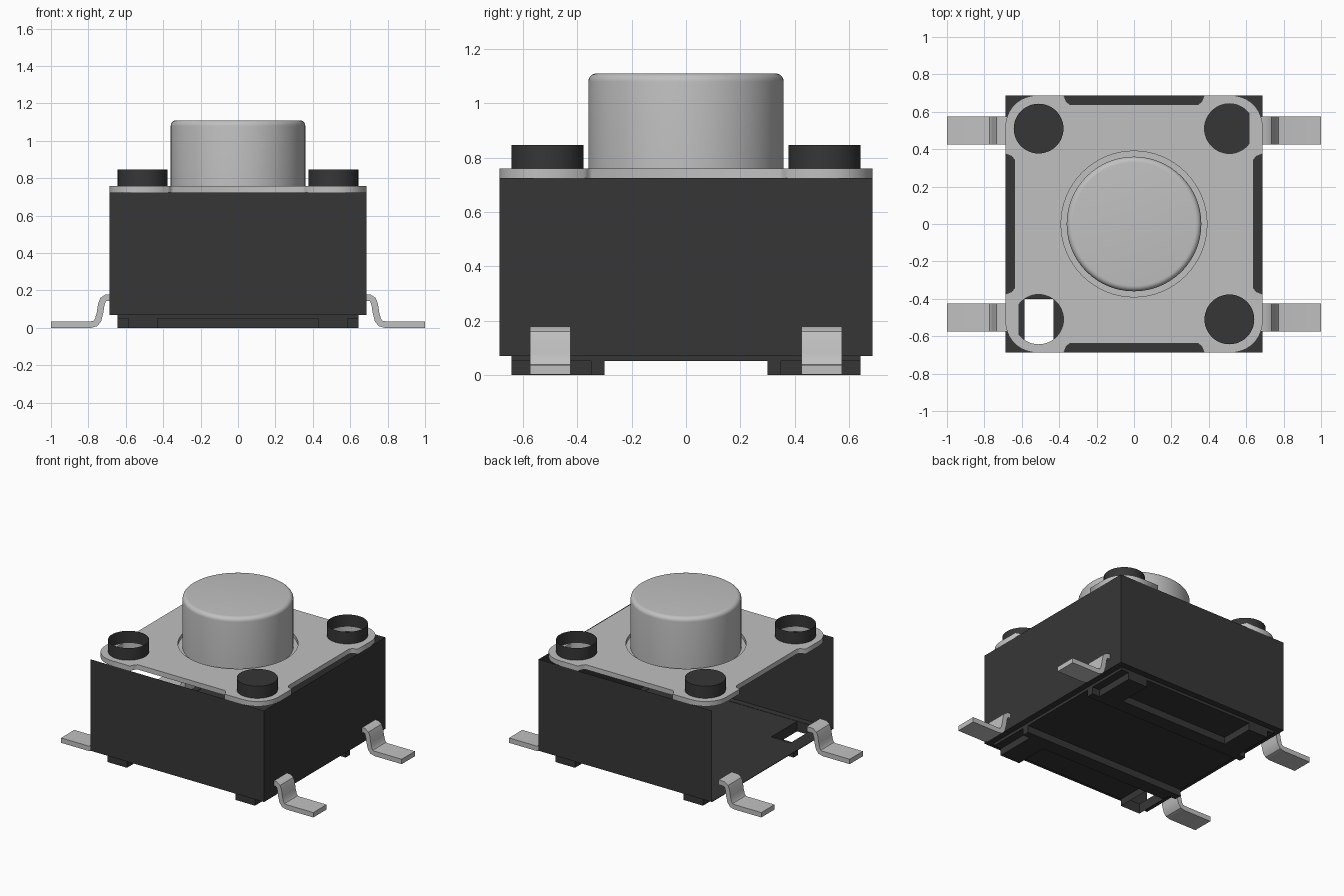
import bpy, bmesh, math
from mathutils import Vector

if "Cube" in bpy.data.objects:
    bpy.data.objects.remove(bpy.data.objects["Cube"], do_unlink=True)


def material(name, value):
    m = bpy.data.materials.new(name)
    m.use_nodes = True
    m.diffuse_color = (value, value, value, 1)
    bsdf = m.node_tree.nodes["Principled BSDF"]
    bsdf.inputs["Base Color"].default_value = (value, value, value, 1)
    return m


silver = material("silver metal", 0.53)
dark = material("dark plastic", 0.037)


def add(name, mesh, mat, smooth=False):
    ob = bpy.data.objects.new(name, mesh)
    bpy.context.collection.objects.link(ob)
    mesh.materials.clear()
    mesh.materials.append(mat)
    if smooth:
        bpy.ops.object.select_all(action='DESELECT')
        ob.select_set(True)
        bpy.context.view_layer.objects.active = ob
        bpy.ops.object.shade_smooth_by_angle(angle=math.radians(35))
    return ob


def from_bmesh(name, bm, mat, smooth=False):
    mesh = bpy.data.meshes.new(name)
    bm.to_mesh(mesh)
    bm.free()
    return add(name, mesh, mat, smooth)


def box(name, x, y, z, mat=dark, hollow=False):
    bm = bmesh.new()
    bmesh.ops.create_cube(bm, size=1)
    for v in bm.verts:
        v.co = Vector([(r[0] + r[1]) / 2 + c * (r[1] - r[0])
                       for r, c in zip((x, y, z), v.co)])
    if hollow:  # keep only the upright sides
        flat = [f for f in bm.faces if abs(f.normal.z) > 0.5]
        bmesh.ops.delete(bm, geom=flat, context='FACES_ONLY')
    return from_bmesh(name, bm, mat)


def span(a, b, s):
    return (a, b) if s > 0 else (-b, -a)


def lathe(name, profile, mat, at=(0, 0), steps=64):
    bm = bmesh.new()
    vs = [bm.verts.new((r, 0, z)) for r, z in profile]
    es = [bm.edges.new(p) for p in zip(vs, vs[1:])]
    bmesh.ops.spin(bm, geom=vs + es, cent=(0, 0, 0), axis=(0, 0, 1),
                   angle=2 * math.pi, steps=steps)
    bmesh.ops.remove_doubles(bm, verts=bm.verts, dist=1e-5)
    bmesh.ops.recalc_face_normals(bm, faces=bm.faces)
    bmesh.ops.translate(bm, verts=bm.verts, vec=(at[0], at[1], 0))
    return from_bmesh(name, bm, mat, True)


def arc(cx, cy, r, a0, a1, n):
    return [(cx + r * math.cos(math.radians(a0 + (a1 - a0) * i / n)),
             cy + r * math.sin(math.radians(a0 + (a1 - a0) * i / n)))
            for i in range(n + 1)]


W = 0.687    # half width of the housing
F = 0.643    # half width of the base
P = 0.51     # peg offset
R = 0.133    # peg radius

# Housing: three thin walls, open at the top and on one side
for name, pts in (("right_wall", ((W, -W), (W, W))),
                  ("back_wall", ((W, W), (-W, W))),
                  ("front_wall", ((-W, -W), (W, -W)))):
    bm = bmesh.new()
    (ax, ay), (bx, by) = pts
    bm.faces.new([bm.verts.new(c) for c in
                  ((ax, ay, .07), (bx, by, .07), (bx, by, .725), (ax, ay, .725))])
    from_bmesh(name, bm, dark)

# Floor panels around the one open foot, and the rim under the walls
box("floor_main", (-.43, F), (-F, F), (.05, .072))
box("floor_side", (-F, -.43), (-.35, F), (.05, .072))
box("floor_edge", (-F, -.585), (-F, -.35), (.05, .072))
for s in (-1, 1):
    box("rim_x", span(F, W, s), (-W, W), (.07, .074))
    box("rim_y", (-F, F), span(F, W, s), (.07, .074))
    # Cross bars beside the centre recess
    box("cross_bar", (-.585, .585), span(.30, .40, s), (0, .05))

# Corner feet, each with a notch for its lead
for sx in (-1, 1):
    for sy in (-1, 1):
        opened = sx < 0 and sy < 0
        box("foot", span(.43, .585, sx), span(.30, F, sy), (0, .07), hollow=opened)
        box("foot_tab", span(.585, F, sx), span(.30, .35, sy), (0, .07))

# Metal leads: a bent strip with rounded elbows
PATH = [(1.0, .018), (.785, .018), (.762, .024), (.748, .042), (.738, .08),
        (.731, .125), (.722, .150), (.706, .161), (.66, .162)]


def lead(name, sx, sy, t=.0175):
    bm = bmesh.new()
    rings = []
    for i, p in enumerate(PATH):
        a, b = Vector(PATH[max(i - 1, 0)]), Vector(PATH[min(i + 1, len(PATH) - 1)])
        d = (b - a).normalized()
        n = Vector((-d.y, d.x)) * t
        rings.append([bm.verts.new((sx * (p[0] + k * n.x), sy * y, p[1] + k * n.y))
                      for k, y in ((-1, .425), (-1, .575), (1, .575), (1, .425))])
    for r, q in zip(rings, rings[1:]):
        for i in range(4):
            j = (i + 1) % 4
            bm.faces.new((r[i], r[j], q[j], q[i]))
    bm.faces.new(rings[0])
    bm.faces.new(rings[-1])
    bmesh.ops.recalc_face_normals(bm, faces=bm.faces)
    return from_bmesh(name, bm, silver, True)


for sx in (-1, 1):
    for sy in (-1, 1):
        lead("lead", sx, sy)

# Cover plate: rounded corners, a shallow notch on each side, three holes
quarter = [(.64, -.345), (.64, .345), (.655, .362), (W, .375)]
quarter += arc(W - .165, W - .165, .165, 0, 90, 12) + [(.375, W), (.362, .655)]
outline = []
for k in range(4):
    c, s = (1, 0, -1, 0)[k], (0, 1, 0, -1)[k]
    outline += [(x * c - y * s, x * s + y * c) for x, y in quarter[1:]]
    outline.append((.345 * c - .64 * s, .345 * s + .64 * c))
clean = [p for i, p in enumerate(outline)
         if (Vector(p) - Vector(outline[i - 1])).length > 1e-4]
hole = [(min(x, .615), y) for x, y in arc(P, P, R, 0, 360, 48)[:-1]]
loops = [clean, hole, [(-x, -y) for x, y in hole], arc(0, 0, .39, 0, 360, 64)[:-1]]

curve = bpy.data.curves.new("plate_outline", 'CURVE')
curve.dimensions = '2D'
curve.fill_mode = 'BOTH'
curve.extrude = .0175
for pts in loops:
    sp = curve.splines.new('POLY')
    sp.points.add(len(pts) - 1)
    for q, (x, y) in zip(sp.points, pts):
        q.co = (x, y, 0, 1)
    sp.use_cyclic_u = True
tmp = bpy.data.objects.new("plate_outline", curve)
bpy.context.collection.objects.link(tmp)
deps = bpy.context.evaluated_depsgraph_get()
plate_mesh = bpy.data.meshes.new_from_object(tmp.evaluated_get(deps))
bpy.data.objects.remove(tmp, do_unlink=True)
plate = add("cover_plate", plate_mesh, silver)
plate.location.z = .7425

# Push button and the collar filling the gap around it
top = [(.33 + x, 1.08 + z) for x, z in arc(0, 0, .03, 0, 90, 6)]
lathe("button", [(.36, .735)] + top + [(0, 1.11)], silver)
lathe("button_collar", [(.395, .735), (.35, .735)], silver)

# Corner pegs: two capped, two open tubes
for sx in (-1, 1):
    for sy in (-1, 1):
        side = [(R, .725), (R, .847)]
        if sx != sy:
            side.append((0, .847))
        lathe("peg", side, dark, (sx * P, sy * P), 48)
